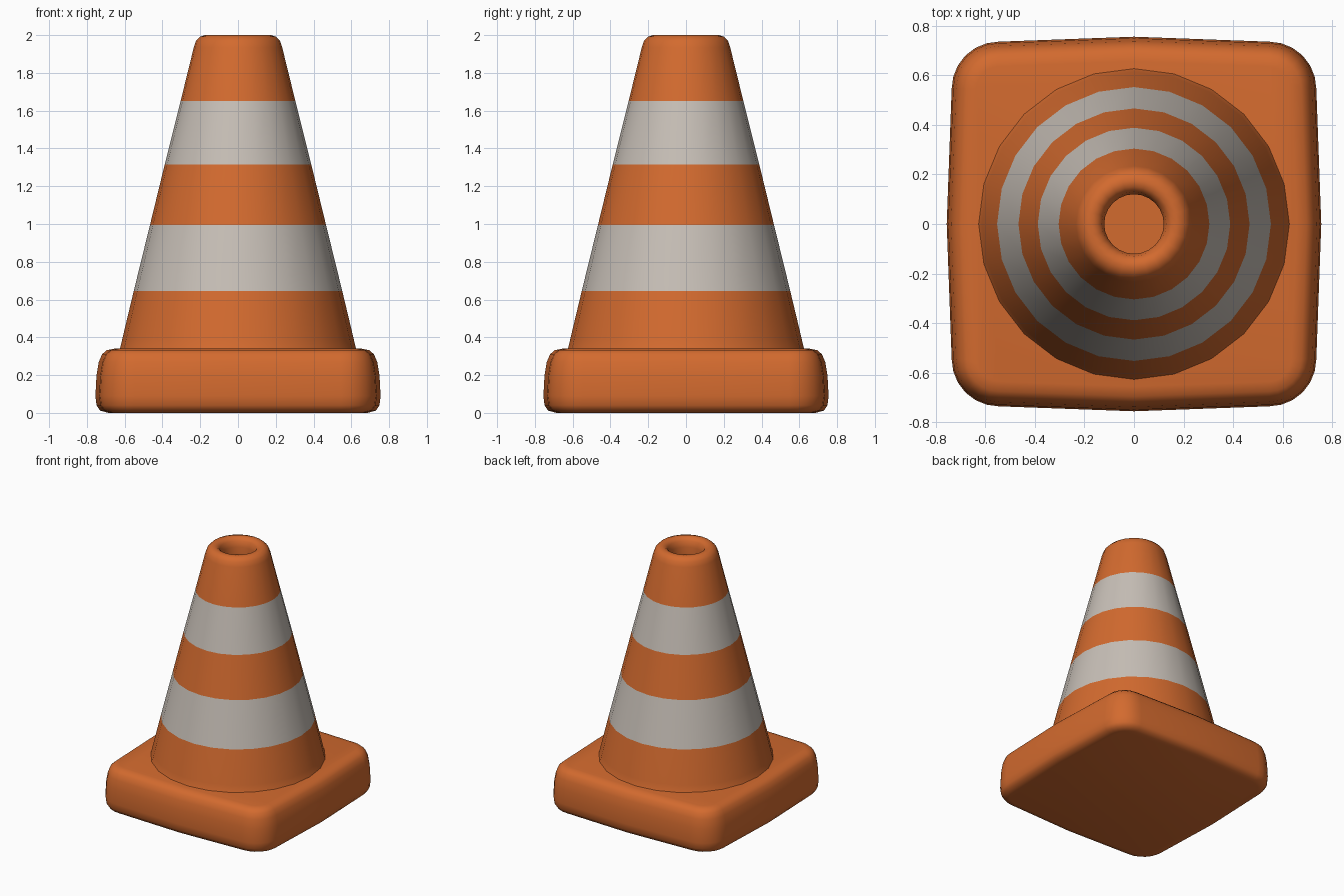
import bpy, bmesh, math

old = bpy.data.objects.get("Cube")
if old:
    bpy.data.objects.remove(old, do_unlink=True)


def material(name, rgb):
    mat = bpy.data.materials.new(name)
    mat.use_nodes = True
    mat.diffuse_color = (*rgb, 1)
    mat.node_tree.nodes["Principled BSDF"].inputs["Base Color"].default_value = (*rgb, 1)
    return mat


ORANGE = material("orange plastic", (0.65, 0.145, 0.028))
GREY = material("pale grey stripe", (0.57, 0.52, 0.47))


def loft(name, rings, mats, angle, stripes=()):
    """Join rings of points in order, cap both ends, and colour bands by height."""
    bm = bmesh.new()
    loops = [[bm.verts.new(p) for p in ring] for ring in rings]
    for low, high in zip(loops, loops[1:]):
        for i in range(len(low)):
            j = (i + 1) % len(low)
            bm.faces.new((low[i], low[j], high[j], high[i]))
    bm.faces.new(loops[0][::-1])
    bm.faces.new(loops[-1])
    for f in bm.faces:
        z = f.calc_center_median().z
        if any(a < z < b for a, b in stripes):
            f.material_index = 1
    bmesh.ops.recalc_face_normals(bm, faces=bm.faces)
    mesh = bpy.data.meshes.new(name)
    bm.to_mesh(mesh)
    bm.free()
    for mat in mats:
        mesh.materials.append(mat)
    obj = bpy.data.objects.new(name, mesh)
    bpy.context.collection.objects.link(obj)
    bpy.ops.object.select_all(action="DESELECT")
    obj.select_set(True)
    bpy.context.view_layer.objects.active = obj
    bpy.ops.object.shade_smooth_by_angle(angle=math.radians(angle))
    return obj


def circle(radius, z, sides=24):
    return [(radius * math.cos(math.tau * i / sides),
             radius * math.sin(math.tau * i / sides), z) for i in range(sides)]


def bulged_square(inset, z, half=0.735, corner=0.19, bulge=0.02, steps=6):
    """Rounded square whose sides bow out a little at the middle."""
    points = []
    centre = half - corner
    r = corner - inset
    for k in range(4):
        c, s = math.cos(k * math.pi / 2), math.sin(k * math.pi / 2)
        side = [(half + bulge - inset, 0)]
        for i in range(steps + 1):
            a = math.pi / 2 * i / steps
            side.append((centre + r * math.cos(a), centre + r * math.sin(a)))
        points += [(c * x - s * y, s * x + c * y, z) for x, y in side]
    return points


# Foot: soft square slab, slightly narrower toward the top
foot_profile = [(0.07, 0), (0.025, 0.012), (0.006, 0.04), (0, 0.09), (0.006, 0.2),
                (0.018, 0.27), (0.035, 0.31), (0.06, 0.332), (0.1, 0.34)]
loft("square_foot", [bulged_square(d, z) for d, z in foot_profile], [ORANGE], 50)

# Cone body: striped wall, rounded lip and a hollow in the top
cone_profile = [(0.635, 0.32), (0.622, 0.35), (0.613, 0.39), (0.552, 0.645),
                (0.466, 0.995), (0.388, 1.315), (0.304, 1.65), (0.234, 1.935),
                (0.222, 1.97), (0.2, 1.992), (0.175, 2.0), (0.15, 1.995),
                (0.13, 1.975), (0.12, 1.93), (0.12, 1.84)]
loft("striped_cone", [circle(r, z) for r, z in cone_profile], [ORANGE, GREY], 50,
     stripes=[(0.645, 0.995), (1.315, 1.65)])
